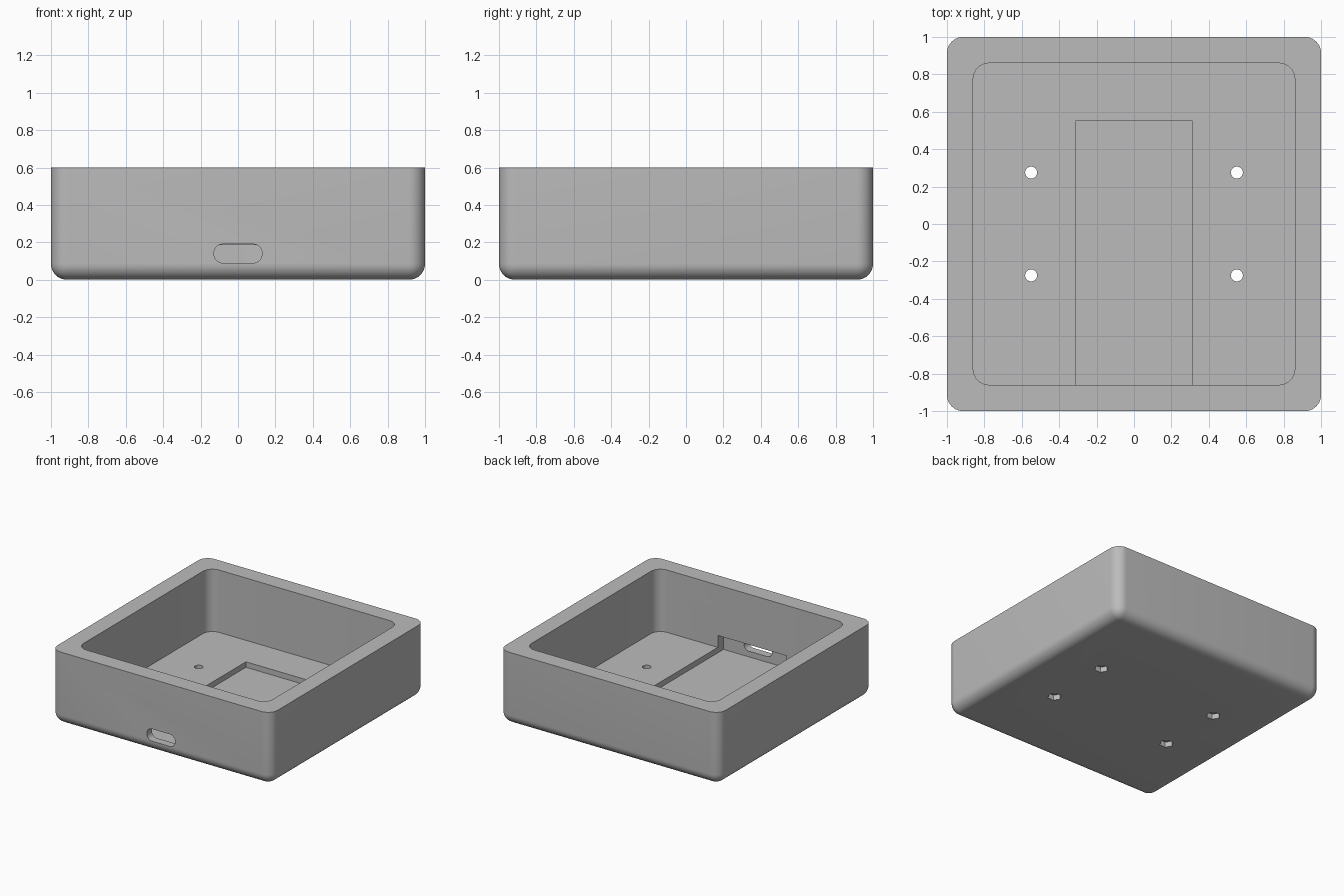
import bpy, bmesh, math
from mathutils import Matrix, Vector

if "Cube" in bpy.data.objects:
    bpy.data.objects.remove(bpy.data.objects["Cube"])

WALL, FLOOR, TRAY = 0.86, 0.088, 0.043
ROUND = 0.086


def finish(bm, name):
    bmesh.ops.recalc_face_normals(bm, faces=bm.faces)
    me = bpy.data.meshes.new(name)
    bm.to_mesh(me)
    bm.free()
    ob = bpy.data.objects.new(name, me)
    bpy.context.collection.objects.link(ob)
    return ob


def box(name, lo, hi, radius=0, pick=None, segments=10):
    """Box between two corners; edges chosen by pick(a, b) are rounded."""
    lo, hi = Vector(lo), Vector(hi)
    bm = bmesh.new()
    size = hi - lo
    bmesh.ops.create_cube(bm, size=1, matrix=Matrix.Translation((lo + hi) / 2)
                          @ Matrix.Diagonal((*size, 1)))
    if radius:
        edges = [e for e in bm.edges if pick(e.verts[0].co, e.verts[1].co)]
        bmesh.ops.bevel(bm, geom=edges, offset=radius, offset_type='OFFSET',
                        segments=segments, profile=0.5, affect='EDGES')
    return finish(bm, name)


def prism(name, x, y, z0, z1, radius, sides):
    bm = bmesh.new()
    bmesh.ops.create_cone(bm, cap_ends=True, segments=sides, radius1=radius, radius2=radius,
                          depth=z1 - z0, matrix=Matrix.Translation((x, y, (z0 + z1) / 2))
                          @ Matrix.Rotation(math.pi / 2, 4, 'Z'))
    return finish(bm, name)


def upright(a, b):
    return abs(a.z - b.z) > 0.01


def along_y(a, b):
    return abs(a.y - b.y) > 0.01


# Outer body: rounded upright corners and bottom rim, sharp top
case = box("case", (-1, -1, 0), (1, 1, 0.6), ROUND,
           lambda a, b: upright(a, b) or max(a.z, b.z) < 0.01)

# Main cavity, board recess reaching into the front wall, and cable port
cutters = [
    box("cavity_cutter", (-WALL, -WALL, FLOOR), (WALL, WALL, 0.8), ROUND, upright),
    box("recess_cutter", (-0.313, -0.935, TRAY), (0.313, 0.55, 0.186)),
    box("port_cutter", (-0.128, -1.2, 0.09), (0.128, -0.9, 0.19), 0.046, along_y),
]

# Four screw holes with hexagonal nut pockets underneath
for x in (-0.55, 0.55):
    for y in (-0.275, 0.275):
        cutters.append(prism("screw_hole_cutter", x, y, -0.1, 0.2, 0.032, 32))
        cutters.append(prism("nut_pocket_cutter", x, y, -0.1, 0.043, 0.053, 6))

for c in cutters:
    m = case.modifiers.new(c.name, 'BOOLEAN')
    m.operation, m.solver, m.object = 'DIFFERENCE', 'EXACT', c
    c.hide_render = True

# Bake the cuts and drop the cutters
dg = bpy.context.evaluated_depsgraph_get()
mesh = bpy.data.meshes.new_from_object(case.evaluated_get(dg))
case.modifiers.clear()
case.data = mesh
for c in cutters:
    bpy.data.objects.remove(c)

grey = bpy.data.materials.new("grey plastic")
grey.diffuse_color = (0.5, 0.5, 0.5, 1)
grey.use_nodes = True
grey.node_tree.nodes["Principled BSDF"].inputs["Base Color"].default_value = grey.diffuse_color
case.data.materials.clear()
case.data.materials.append(grey)

bpy.context.view_layer.objects.active = case
case.select_set(True)
bpy.ops.object.shade_smooth_by_angle(angle=math.radians(30))
